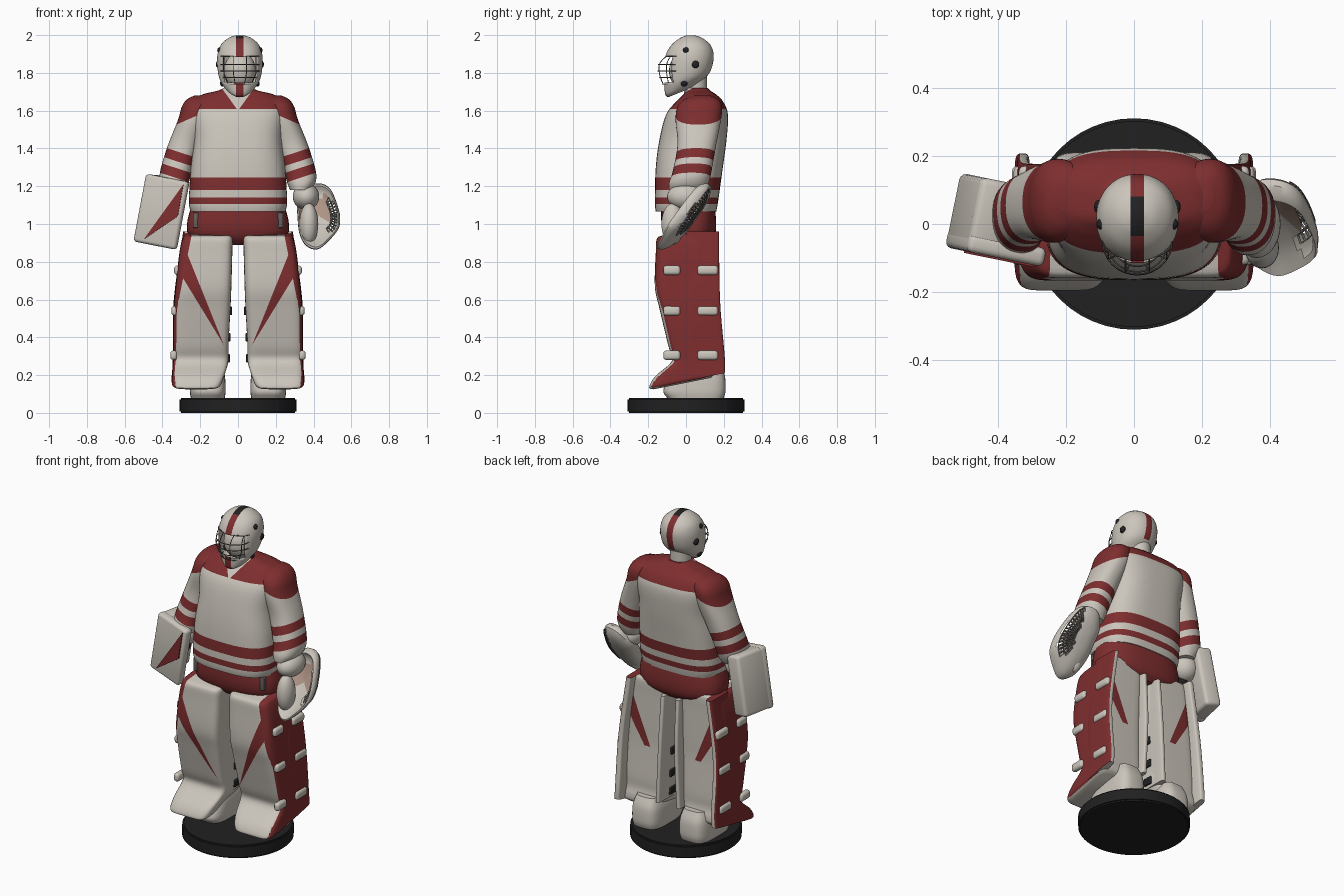
import bpy, bmesh, math
from mathutils import Vector, Matrix

if "Cube" in bpy.data.objects:
    bpy.data.objects.remove(bpy.data.objects["Cube"])

COLOURS = {"off_white": (0.60, 0.56, 0.50), "deep_red": (0.21, 0.027, 0.028),
           "black": (0.015, 0.015, 0.016), "steel_grey": (0.13, 0.12, 0.11), "tan_leather": (0.42, 0.29, 0.23)}
MATS = []
for n, c in COLOURS.items():
    m = bpy.data.materials.new(n)
    m.diffuse_color = (*c, 1)
    m.use_nodes = True
    m.node_tree.nodes["Principled BSDF"].inputs["Base Color"].default_value = m.diffuse_color
    MATS.append(m)
WHITE, RED, BLACK, GREY, TAN = range(5)


def finish(name, bm, colour, cuts=(), s=1, angle=38):
    """Cut the mesh along colour borders, colour faces by rule, mirror if s = -1."""
    bmesh.ops.recalc_face_normals(bm, faces=bm.faces)
    for co, no in cuts:
        bmesh.ops.bisect_plane(bm, geom=bm.verts[:] + bm.edges[:] + bm.faces[:], plane_co=co, plane_no=no)
    bm.normal_update()
    for f in bm.faces:
        f.material_index = colour(f.calc_center_median(), f.normal) if callable(colour) else colour
    if s < 0:
        for v in bm.verts:
            v.co.x *= -1
        bmesh.ops.reverse_faces(bm, faces=bm.faces)
    me = bpy.data.meshes.new(name)
    bm.to_mesh(me)
    bm.free()
    for m in MATS:
        me.materials.append(m)
    ob = bpy.data.objects.new(name, me)
    bpy.context.collection.objects.link(ob)
    bpy.ops.object.select_all(action='DESELECT')
    ob.select_set(True)
    bpy.context.view_layer.objects.active = ob
    bpy.ops.object.shade_smooth_by_angle(angle=math.radians(angle))
    return ob


def skin(bm, rings, caps=True):
    vs = [[bm.verts.new(p) for p in r] for r in rings]
    n = len(vs[0])
    for a, b in zip(vs, vs[1:]):
        for i in range(n):
            bm.faces.new((a[i], a[(i + 1) % n], b[(i + 1) % n], b[i]))
    if caps:
        bm.faces.new(vs[0])
        bm.faces.new(vs[-1])


def spline(pts, sub):
    out = []
    for i in range(len(pts) - 1):
        p = [pts[max(0, min(len(pts) - 1, i + k))] for k in (-1, 0, 1, 2)]
        for j in range(sub):
            t = j / sub
            out.append([0.5 * (2 * b + (c - a) * t + (2 * a - 5 * b + 4 * c - d) * t * t +
                               (3 * b - a - 3 * c + d) * t ** 3) for a, b, c, d in zip(*p)])
    return out + [list(pts[-1])]


def loft(name, stations, colour, cuts=(), s=1, e=2.0, n=40, sub=5):
    """Stations are (z, x0, x1, y_front, y_back, tilt); rings are rounded rectangles."""
    rings = []
    for z, x0, x1, y0, y1, tilt in spline(stations, sub):
        r = []
        for i in range(n):
            a = 2 * math.pi * i / n
            c, d = math.cos(a), math.sin(a)
            u = math.copysign(abs(c) ** (2 / e), c)
            v = math.copysign(abs(d) ** (2 / e), d)
            y = (y1 - y0) / 2 * v
            r.append(((x0 + x1) / 2 + (x1 - x0) / 2 * u, (y0 + y1) / 2 + y, z + tilt * y))
        rings.append(r)
    bm = bmesh.new()
    skin(bm, rings)
    return finish(name, bm, colour, cuts, s)


def box(name, loc, size, colour, bevel=0.01, s=1, M=Matrix()):
    bm = bmesh.new()
    bmesh.ops.create_cube(bm, size=1, matrix=Matrix.Diagonal((*size, 1)))
    bmesh.ops.bevel(bm, geom=bm.edges[:], offset=bevel, segments=3, profile=0.5, affect='EDGES')
    bm.transform(M @ Matrix.Translation(loc))
    return finish(name, bm, colour, s=s)


def ball(name, loc, radii, colour, s=1, M=Matrix()):
    bm = bmesh.new()
    bmesh.ops.create_uvsphere(bm, u_segments=28, v_segments=16, radius=1)
    bm.transform(M @ Matrix.Translation(loc) @ Matrix.Diagonal((*radii, 1)))
    return finish(name, bm, colour, s=s)


def flat(z):
    return ((0, 0, z), (0, 0, 1))


# Round base
bm = bmesh.new()
bmesh.ops.create_cone(bm, cap_ends=True, segments=48, radius1=0.31, radius2=0.31, depth=0.08,
                      matrix=Matrix.Translation((0, 0, 0.04)))
bmesh.ops.bevel(bm, geom=[e for e in bm.edges if len(e.link_faces) == 2 and e.calc_face_angle() > 1],
                offset=0.008, segments=2, affect='EDGES')
finish("base", bm, BLACK)

# Pants
loft("pants", [(0.89, -0.14, 0.14, -0.07, 0.12, 0), (0.93, -0.25, 0.25, -0.11, 0.15, 0),
               (1.0, -0.27, 0.27, -0.13, 0.16, 0), (1.12, -0.24, 0.24, -0.13, 0.15, 0)], RED, e=2.6)

# Jersey body: hem stripes, yoke, V neck
V = [((0, 0, 1.60), (k, 0, -0.72)) for k in (1, -1)]
def jersey_colour(c, n):
    if c.y < 0.03 and c.z - 1.60 > abs(c.x) / 0.72:
        return WHITE
    return RED if 1.18 < c.z < 1.245 or 1.105 < c.z < 1.14 or c.z > 1.61 else WHITE
loft("jersey_body", [(1.065, -0.25, 0.25, -0.16, 0.16, 0), (1.12, -0.26, 0.26, -0.165, 0.17, 0),
                     (1.3, -0.25, 0.25, -0.16, 0.195, 0), (1.45, -0.235, 0.235, -0.14, 0.215, 0),
                     (1.58, -0.25, 0.25, -0.105, 0.222, 0), (1.65, -0.24, 0.24, -0.05, 0.195, 0),
                     (1.685, -0.19, 0.19, -0.015, 0.16, 0), (1.705, -0.11, 0.11, 0.0, 0.13, 0),
                     (1.72, -0.075, 0.075, 0.0, 0.115, 0)], jersey_colour,
     [flat(z) for z in (1.105, 1.14, 1.18, 1.245, 1.61)] + V, e=2.9, n=56)
loft("neck", [(1.64, -0.06, 0.06, -0.01, 0.11, 0), (1.8, -0.06, 0.06, -0.01, 0.11, 0)], WHITE)

# Leg pads: red outer side and edge, and a tapering red wedge
TIP, EDGE = Vector((0.075, 0, 0.36)), Vector((0.24, 0, 0.97))
UP, LOW, OUTER = Vector((0.46, 0, -0.185)), Vector((0.27, 0, -0.165)), Vector((0.33, 0, 0.065))
def pad_colour(c, n):
    d = c - TIP
    if n.x > 0.6 or (n.y < 0.2 and n.x > -0.5 and (c - EDGE).dot(OUTER) > 0 and c.z > 0.6):
        return RED
    low = 0.36 if n.y < 0 else 0.55
    return RED if c.z > low and n.x > -0.5 and d.dot(UP) > 0 > d.dot(LOW) else WHITE
# Sleeve: shoulder cap and two bands square to the arm
ARM, CAP, CAP_AT = Vector((0.31, 0, -0.95)), Vector((0.4, 0, 0.92)), 1.535
BANDS = (-1.215, -1.165, -1.13, -1.08)
def sleeve_colour(c, n):
    t = c.dot(ARM)
    return RED if c.z > 1.61 or c.dot(CAP) > CAP_AT or BANDS[0] < t < BANDS[1] or BANDS[2] < t < BANDS[3] else WHITE

for s, side in ((1, "left"), (-1, "right")):
    loft(side + "_sleeve", [(1.18, 0.275, 0.385, -0.09, 0.10, 0), (1.22, 0.26, 0.41, -0.09, 0.12, 0),
                            (1.28, 0.245, 0.412, -0.07, 0.135, 0), (1.42, 0.20, 0.37, -0.045, 0.16, 0),
                            (1.55, 0.15, 0.318, -0.055, 0.185, 0), (1.62, 0.14, 0.298, -0.045, 0.19, 0),
                            (1.66, 0.14, 0.27, -0.01, 0.17, 0), (1.68, 0.16, 0.23, 0.04, 0.13, 0)],
         sleeve_colour, [flat(1.61), (CAP * CAP_AT / CAP.length_squared, CAP)] +
         [(ARM * t / ARM.length_squared, ARM) for t in BANDS], s, e=2.3)
    loft(side + "_leg_pad", [(0.155, 0.11, 0.33, -0.17, 0.13, 0.2), (0.17, 0.09, 0.35, -0.195, 0.15, 0.2),
                             (0.215, 0.07, 0.348, -0.165, 0.15, 0.15), (0.28, 0.05, 0.343, -0.075, 0.14, 0.05),
                             (0.36, 0.05, 0.343, -0.095, 0.14, 0), (0.55, 0.04, 0.34, -0.14, 0.13, 0),
                             (0.67, 0.035, 0.33, -0.165, 0.13, 0), (0.85, 0.03, 0.31, -0.16, 0.13, 0),
                             (0.935, 0.03, 0.29, -0.155, 0.13, 0.1), (0.95, 0.05, 0.27, -0.13, 0.11, 0.1)],
         pad_colour, [(TIP, UP), (TIP, LOW), (EDGE, OUTER), flat(0.55)], s, e=6, n=64)
    loft(side + "_outer_pad_wing", [(0.19, 0.31, 0.35, 0.0, 0.205, 0.2), (0.3, 0.305, 0.345, 0.0, 0.205, 0),
                                    (0.6, 0.30, 0.34, 0.0, 0.18, 0), (0.96, 0.25, 0.29, 0.0, 0.175, 0)],
         lambda c, n: RED if n.x > 0.4 or n.z > 0.9 else WHITE, s=s, e=5)
    loft(side + "_inner_pad_wing", [(0.25, 0.055, 0.085, 0.0, 0.18, 0), (0.6, 0.04, 0.07, 0.0, 0.18, 0),
                                    (0.9, 0.035, 0.065, 0.0, 0.16, 0)], WHITE, s=s, e=5)
    loft(side + "_skate", [(0.08, 0.07, 0.25, -0.10, 0.20, 0), (0.12, 0.065, 0.255, -0.12, 0.21, 0),
                           (0.2, 0.07, 0.25, -0.08, 0.205, 0), (0.26, 0.09, 0.23, -0.02, 0.18, 0)],
         WHITE, s=s, e=3.5)
    for z, x in ((0.755, 0.32), (0.54, 0.335), (0.305, 0.34)):
        for y, w in ((-0.075, 0.09), (0.115, 0.11)):
            box(side + "_pad_strap", (x, y, z), (0.036, w, 0.05), WHITE, 0.016, s)
    for z, x in ((0.54, 0.042), (0.40, 0.05), (0.29, 0.053)):
        box(side + "_pad_buckle", (x, 0.06, z), (0.022, 0.06, 0.045), BLACK, 0.006, s)
    box(side + "_pants_stripe", (0.224, -0.08, 1.02), (0.03, 0.022, 0.08), GREY, 0.004, s)
    for y, z, x, r in ((0.0, 1.92, 0.107, 0.016), (0.05, 1.845, 0.114, 0.02), (-0.01, 1.745, 0.092, 0.018)):
        ball(side + "_mask_fitting", (x + 0.01 * s, y, z), (0.013, r, r), BLACK, s)

# Mask shell with open face, centre stripe and black top strip
CX = 0.01
def mask_colour(c, n):
    if abs(c.x - CX) < 0.02:
        if c.z > 1.95 and -0.035 < c.y < 0.08:
            return BLACK
        if c.z > 1.885 or c.z < 1.75 and c.y < -0.03 or c.y > 0.08 and c.z > 1.79:
            return RED
    return WHITE
mask = loft("mask_shell", [(1.70, CX - 0.045, CX + 0.045, -0.095, 0.05, 0.4),
                           (1.72, CX - 0.075, CX + 0.075, -0.11, 0.08, 0.35),
                           (1.77, CX - 0.108, CX + 0.108, -0.115, 0.12, 0.2),
                           (1.84, CX - 0.12, CX + 0.12, -0.115, 0.14, 0), (1.90, CX - 0.118, CX + 0.118, -0.105, 0.146, 0),
                           (1.95, CX - 0.10, CX + 0.10, -0.075, 0.128, 0), (1.985, CX - 0.06, CX + 0.06, -0.03, 0.085, 0),
                           (1.999, CX - 0.02, CX + 0.02, 0.005, 0.045, 0)], mask_colour,
            [((CX + k * w, 0, 0), (1, 0, 0)) for k in (1, -1) for w in (0.02, 0.088)] +
            [((0, y, 0), (0, 1, 0)) for y in (-0.035, 0.08)] + [flat(z) for z in (1.75, 1.885)], e=2.1, n=48)
bm = bmesh.new()
bm.from_mesh(mask.data)
hole = [f for f in bm.faces if (c := f.calc_center_median()).y < -0.035 and abs(c.x - CX) < 0.088 and 1.75 < c.z < 1.885]
bmesh.ops.delete(bm, geom=hole, context='FACES')
bm.to_mesh(mask.data)
bm.free()
sol = mask.modifiers.new("thickness", 'SOLIDIFY')
sol.thickness = 0.008
ball("face", (CX, -0.005, 1.81), (0.085, 0.085, 0.10), WHITE)

# Wire cage
cu = bpy.data.curves.new("face_cage", 'CURVE')
cu.dimensions, cu.bevel_depth, cu.bevel_resolution = '3D', 0.0024, 1
def wire(pts):
    sp = cu.splines.new('POLY')
    sp.points.add(len(pts) - 1)
    for p, q in zip(sp.points, pts):
        p.co = (*q, 1)
def cage_point(u, z):
    front = 0.15 - 1.6 * (z - 1.83) ** 2 * (8 if z > 1.83 else 2)
    width = 0.102 - max(0, 1.80 - z) * 0.5
    return (CX + width * math.sin(u), -0.05 - (front - 0.05) * math.cos(u), z)
for z in (1.74, 1.775, 1.81, 1.845, 1.89):
    wire([cage_point(math.pi * (i / 16 - 0.5), z) for i in range(17)])
for u in (-1.0, -0.35, 0.35, 1.0):
    wire([cage_point(u, 1.74 + 0.15 * i / 8) for i in range(9)])
cage = bpy.data.objects.new("face_cage", cu)
cu.materials.append(MATS[GREY])
bpy.context.collection.objects.link(cage)

# Blocker: front board, thick outer side, red wedge plates, hand
M = Matrix.Translation((-0.405, -0.07, 1.065)) @ Matrix.Rotation(-0.2, 4, 'Z') @ Matrix.Rotation(0.19, 4, 'Y')
box("blocker_board", (0, 0, 0), (0.235, 0.055, 0.365), WHITE, 0.018, M=M)
box("blocker_side", (-0.067, 0.09, 0), (0.10, 0.21, 0.36), WHITE, 0.02, M=M)
tri = [(0.095, 0.165), (0.097, -0.005), (-0.06, -0.16)]
for y in (-0.033, 0.026):
    bm = bmesh.new()
    skin(bm, [[M @ Vector((u, y + t, w)) for u, w in tri] for t in (0, 0.006)])
    finish("blocker_wedge", bm, RED)
ball("blocker_hand", (0.03, 0.06, 0.05), (0.05, 0.04, 0.08), BLACK, M=M)
ball("blocker_cuff", (0.01, 0.08, 0.09), (0.08, 0.08, 0.08), WHITE, M=M)

# Catching glove: tilted bowl with a laced web on the outer side
OUT = [(0.54, 1.05), (0.52, 1.12), (0.485, 1.19), (0.43, 1.215), (0.36, 1.195), (0.315, 1.12),
       (0.315, 1.04), (0.325, 0.95), (0.36, 0.885), (0.42, 0.865), (0.48, 0.91), (0.535, 0.98), (0.54, 1.05)]
rim = spline(OUT, 4)[:-1]
def bowl_ring(k, off):
    return [(0.43 + k * (x - 0.43), k * (0.68 * (z - 1.04) - 0.2 * (x - 0.43)) + off, 1.04 + k * (z - 1.04))
            for x, z in rim]
PROFILE = [(0.03, 0.06), (0.3, 0.058), (0.55, 0.052), (0.8, 0.035), (0.94, 0.015), (1, -0.01), (0.98, -0.035),
           (0.92, -0.045), (0.85, -0.03), (0.75, -0.01), (0.55, 0.01), (0.03, 0.025)]
def glove_colour(c, n):
    k = math.hypot(c.x - 0.43, c.z - 1.04)
    return TAN if n.y < 0 and 0.03 < k < 0.11 and c.x < 0.47 and c.z > 1.02 else WHITE
bm = bmesh.new()
skin(bm, [bowl_ring(*p) for p in PROFILE])
gap = [f for f in bm.faces if 0.475 < (c := f.calc_center_median()).x < 0.525 and 0.97 < c.z < 1.17
       and len(f.verts) == 4 and math.hypot(c.x - 0.43, c.z - 1.04) < 0.105]
bmesh.ops.delete(bm, geom=gap, context='FACES')
finish("catch_glove", bm, glove_colour)
bm = bmesh.new()
skin(bm, [bowl_ring(k, 0.06 - 0.05 * k ** 3) for k in (0.3, 0.45, 0.6, 0.75, 0.9)], False)
bmesh.ops.delete(bm, geom=[f for f in bm.faces if f.calc_center_median().x < 0.455
                           or not 0.95 < f.calc_center_median().z < 1.18], context='FACES')
web = finish("glove_web", bm, GREY)
wf = web.modifiers.new("lacing", 'WIREFRAME')
wf.thickness = 0.009
ball("glove_cuff", (0.36, 0.0, 1.145), (0.07, 0.10, 0.07), WHITE)
ball("glove_thumb", (0.375, -0.07, 1.0), (0.05, 0.06, 0.11), WHITE)
